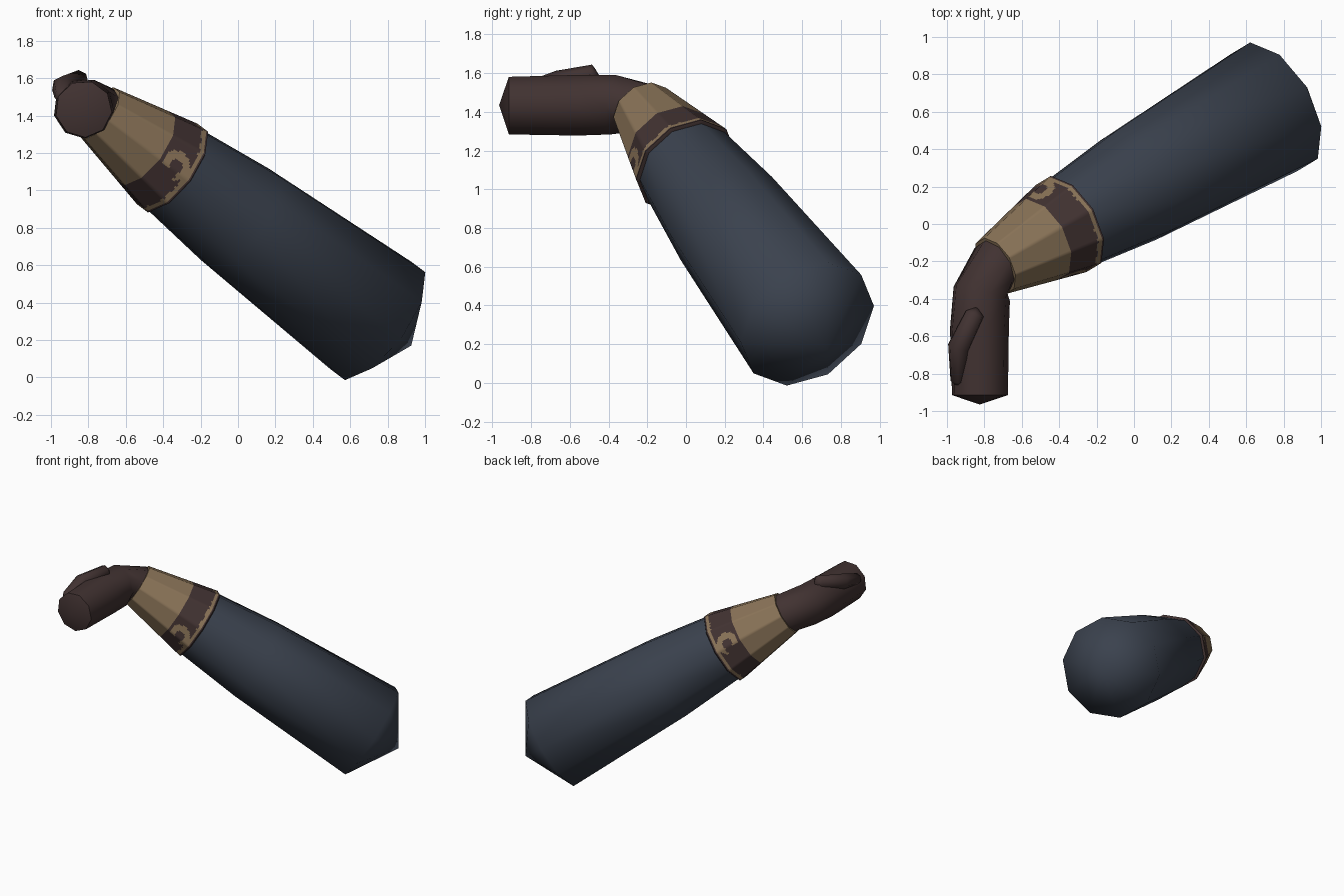
import bpy, bmesh, math
from mathutils import Vector

cube = bpy.data.objects.get("Cube")
if cube:
    bpy.data.objects.remove(cube)


def material(name, color):
    m = bpy.data.materials.new(name)
    m.use_nodes = True
    m.diffuse_color = (*color, 1)
    m.node_tree.nodes["Principled BSDF"].inputs["Base Color"].default_value = (*color, 1)
    return m


BLUE = material("slate blue cloth", (0.043, 0.054, 0.076))
BROWN = material("dark brown leather", (0.053, 0.032, 0.031))
TAN = material("tan leather", (0.25, 0.17, 0.095))


def finish(name, bm, mats, angle):
    bmesh.ops.recalc_face_normals(bm, faces=bm.faces)
    me = bpy.data.meshes.new(name)
    bm.to_mesh(me)
    bm.free()
    for m in mats:
        me.materials.append(m)
    ob = bpy.data.objects.new(name, me)
    bpy.context.collection.objects.link(ob)
    bpy.ops.object.select_all(action='DESELECT')
    ob.select_set(True)
    bpy.context.view_layer.objects.active = ob
    bpy.ops.object.shade_smooth_by_angle(angle=math.radians(angle))
    return ob


def frame(axis, ref):
    axis = axis.normalized()
    e1 = (ref - axis * ref.dot(axis)).normalized()
    return e1, axis.cross(e1)


def tube(bm, rings, ref, sides, split=1, tips=(None, None)):
    """Skin polygon rings (centre, axis, radius); each end closes flat or to a tip."""
    loops = []
    for c, axis, r in rings:
        e1, e2 = frame(axis, ref)
        corner = [c + r * (e1 * math.cos(t) + e2 * math.sin(t))
                  for t in (2 * math.pi * k / sides for k in range(sides))]
        loops.append([bm.verts.new(corner[k].lerp(corner[(k + 1) % sides], j / split))
                      for k in range(sides) for j in range(split)])
    n = sides * split
    for a, b in zip(loops, loops[1:]):
        for k in range(n):
            bm.faces.new((a[k], a[(k + 1) % n], b[(k + 1) % n], b[k]))
    for loop, tip in ((loops[0], tips[0]), (loops[-1], tips[1])):
        if tip is None:
            bm.faces.new(loop)
        else:
            v = bm.verts.new(tip)
            for k in range(n):
                bm.faces.new((loop[k], loop[(k + 1) % n], v))


# Forearm axis, running from the elbow toward the wrist
FRONT = Vector((0, -1, 0))
AXIS = Vector((-0.73, -0.417, 0.543)).normalized()
JOIN = Vector((-0.35, 0, 1.12))
E1, E2 = frame(AXIS, FRONT)

# Sleeve: slightly bulging taper with a blunt pointed elbow
bm = bmesh.new()
stations = [(-1.505, 0.378), (-0.5, 0.32), (0.03, 0.262)]
tube(bm, [(JOIN + AXIS * s, AXIS, r) for s, r in stations], FRONT, 10,
     tips=(JOIN - AXIS * 1.75, None))
finish("sleeve", bm, [BLUE], 70)

# Cuff: fine rows, so that bands and curls follow face boundaries
LENGTH, STEP = 0.54, 0.01
bm = bmesh.new()
rows = [(-0.01, 0.266)]
for i in range(int(LENGTH / STEP) + 1):
    s = i * STEP
    rows.append((s, 0.283 - 0.118 * s / LENGTH))
tube(bm, [(JOIN + AXIS * s, AXIS, r) for s, r in rows], FRONT, 10, split=12)


def cuff_color(p):
    """0 tan, 1 brown: rim, thin stripe, wide band with a curl on two sides."""
    d = p - JOIN
    s = d.dot(AXIS)
    if s < 0.01:
        return 1
    if s < 0.035 or s > 0.2:
        return 0
    side = d - AXIS * s
    u = side.length * math.asin(max(-1, min(1, side.normalized().dot(E2))))
    du, ds = u - 0.02, s - 0.105
    curl = 0.034 < math.hypot(du, ds) < 0.08 and (du > -0.035 or ds < -0.03)
    return 0 if curl else 1


for f in bm.faces:
    f.material_index = cuff_color(f.calc_center_median())
finish("cuff", bm, [TAN, BROWN], 50)

# Mitten hand: wrist bends out of the cuff and points forward
bm = bmesh.new()
hand = [((-0.70, -0.20, 1.38), AXIS, 0.15),
        ((-0.755, -0.235, 1.42), AXIS, 0.152),
        ((-0.815, -0.37, 1.44), Vector((-0.25, -0.95, 0.1)), 0.158),
        ((-0.828, -0.56, 1.437), FRONT, 0.16),
        ((-0.825, -0.915, 1.435), FRONT, 0.152)]
tube(bm, [(Vector(c), a, r) for c, a, r in hand], Vector((0.3, 0, 1)), 9,
     tips=(None, Vector((-0.825, -0.965, 1.435))))
finish("hand", bm, [BROWN], 60)

# Thumb lying along the upper outer side of the hand
bm = bmesh.new()
thumb = [((-0.85, -0.48, 1.592), (-0.3, -0.9, -0.1), 0.052),
         ((-0.935, -0.66, 1.55), (-0.25, -0.95, -0.2), 0.063),
         ((-0.94, -0.84, 1.505), (0, -1, -0.25), 0.042)]
tube(bm, [(Vector(c), Vector(a), r) for c, a, r in thumb], Vector((0, 0, 1)), 7,
     tips=(Vector((-0.84, -0.44, 1.575)), Vector((-0.935, -0.875, 1.495))))
finish("thumb", bm, [BROWN], 60)
